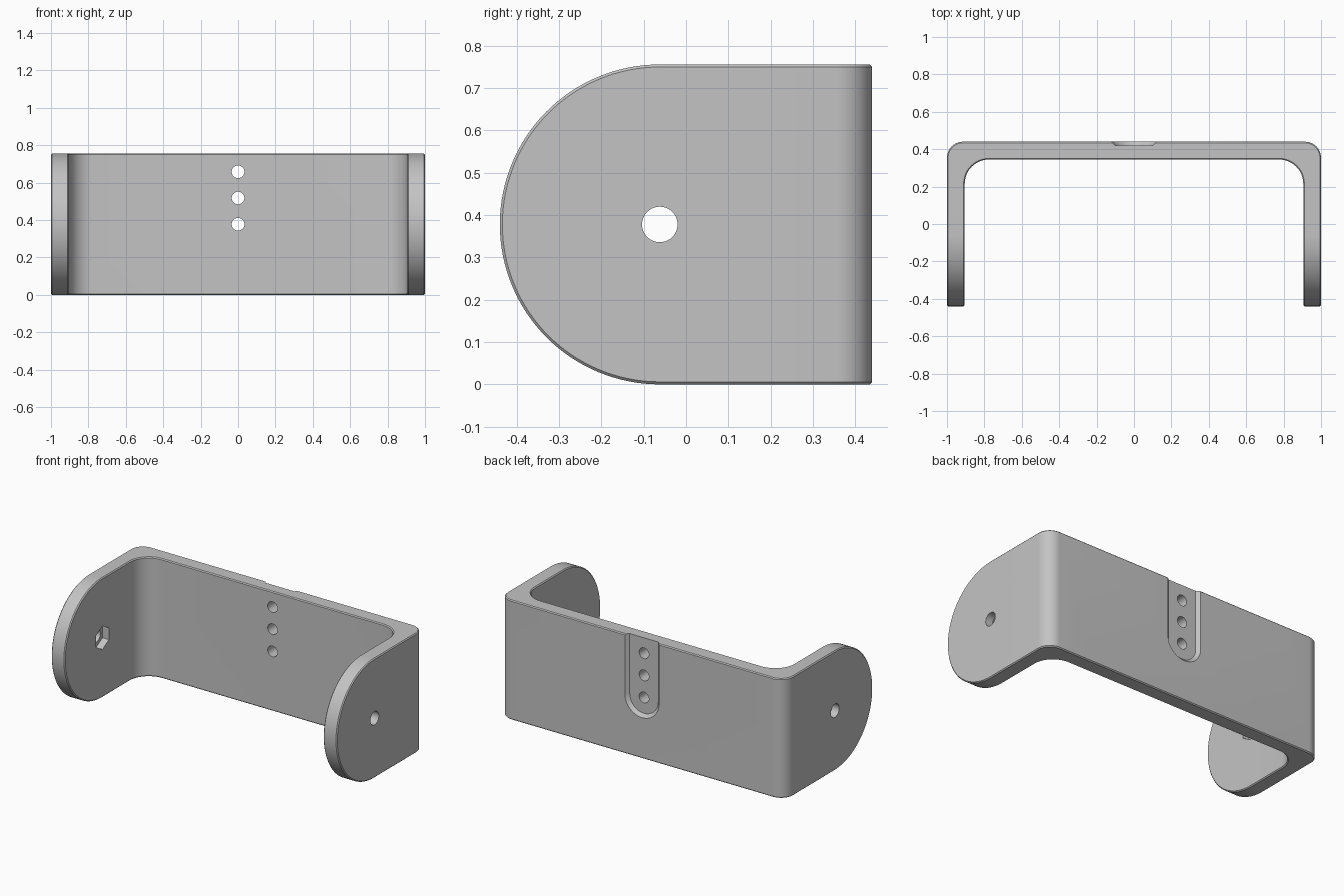
import bpy, bmesh
from math import sin, cos, pi, radians

if "Cube" in bpy.data.objects:
    bpy.data.objects.remove(bpy.data.objects["Cube"], do_unlink=True)

HALF_W, HALF_D, HEIGHT, WALL = 1.0, 0.44, 0.756, 0.095
MID = HEIGHT / 2
PIVOT_Y = -HALF_D + MID

grey = bpy.data.materials.new("satin_grey")
grey.use_nodes = True
color = (0.55, 0.55, 0.55, 1)
grey.diffuse_color = color
grey.node_tree.nodes["Principled BSDF"].inputs["Base Color"].default_value = color


def arc(cx, cy, r, start, end, steps):
    angles = [radians(start + (end - start) * i / steps) for i in range(steps + 1)]
    return [(cx + r * cos(a), cy + r * sin(a)) for a in angles]


def loft(name, ring_a, ring_b):
    """Closed solid between two matching rings of 3D points."""
    bm = bmesh.new()
    a, b = ([bm.verts.new(p) for p in ring] for ring in (ring_a, ring_b))
    bm.faces.new(a)
    bm.faces.new(b)
    for i in range(len(a)):
        j = (i + 1) % len(a)
        bm.faces.new((a[i], a[j], b[j], b[i]))
    bmesh.ops.recalc_face_normals(bm, faces=bm.faces)
    mesh = bpy.data.meshes.new(name)
    bm.to_mesh(mesh)
    bm.free()
    mesh.materials.append(grey)
    obj = bpy.data.objects.new(name, mesh)
    bpy.context.collection.objects.link(obj)
    return obj


def along_x(name, yz, x0, x1):
    return loft(name, [(x0, y, z) for y, z in yz], [(x1, y, z) for y, z in yz])


def along_y(name, xz, y0, y1):
    return loft(name, [(x, y0, z) for x, z in xz], [(x, y1, z) for x, z in xz])


def combine(target, tool, operation="DIFFERENCE"):
    mod = target.modifiers.new(tool.name, "BOOLEAN")
    mod.object, mod.operation, mod.solver = tool, operation, "EXACT"
    tool.hide_render = True
    tool.hide_set(True)
    helpers.append(tool)


helpers = []

# U-shaped bracket: rounded outer corners, larger inner fillets
R_OUT, R_IN = 0.085, 0.13
inner_x, inner_y = HALF_W - WALL, HALF_D - WALL
outer = arc(HALF_W - R_OUT, HALF_D - R_OUT, R_OUT, 0, 90, 12)
inner = arc(inner_x - R_IN, inner_y - R_IN, R_IN, 90, 0, 12)
half = [(HALF_W, -HALF_D - 0.1)] + outer
half_in = inner + [(inner_x, -HALF_D - 0.1)]
mirror = lambda pts: [(-x, y) for x, y in reversed(pts)]
outline = half + mirror(half) + mirror(half_in) + list(reversed(half_in))[::-1]
bracket = loft("bracket", [(x, y, 0) for x, y in outline],
               [(x, y, HEIGHT) for x, y in outline])

# Rounded fronts of the two arms
side = arc(PIVOT_Y, MID, MID, 90, 270, 64) + [(HALF_D + 0.1, 0), (HALF_D + 0.1, HEIGHT)]
combine(bracket, along_x("arm_outline", side, -1.1, 1.1), "INTERSECT")

# Fine broken edges
bevel = bracket.modifiers.new("edge_break", "BEVEL")
bevel.width, bevel.segments = 0.006, 1
bevel.limit_method, bevel.angle_limit = "ANGLE", radians(35)

# Sloped slot in the back, open at the top
def slot(r, y):
    pts = arc(0, MID, r, 180, 360, 32) + [(r, 1), (-r, 1)]
    return [(x, y, z) for x, z in pts]

combine(bracket, loft("back_slot", slot(0.1, HALF_D - 0.02), slot(0.14, HALF_D + 0.02)))

# Three mounting holes
for i in range(3):
    hole = arc(0, MID + 0.14 * i, 0.034, 0, 360 - 360 / 32, 31)
    combine(bracket, along_y(f"mount_hole_{i + 1}", hole, 0.2, 0.6))

# Pivot holes and hexagonal nut pockets in the arms
for label, s in (("left", 1), ("right", -1)):
    hole = arc(PIVOT_Y, MID, 0.042, 0, 360 - 360 / 40, 39)
    combine(bracket, along_x(f"{label}_pivot_hole", hole, s * 0.8, s * 1.2))
    hexagon = arc(PIVOT_Y, MID, 0.074, 30, 330, 5)
    combine(bracket, along_x(f"{label}_nut_pocket", hexagon, s * 0.8, s * (inner_x + 0.045)))

# Bake the cuts and drop the cutters
bpy.context.view_layer.objects.active = bracket
bracket.select_set(True)
for mod in list(bracket.modifiers):
    bpy.ops.object.modifier_apply(modifier=mod.name)
for tool in helpers:
    bpy.data.objects.remove(tool, do_unlink=True)
bpy.ops.object.shade_smooth_by_angle(angle=radians(25))
